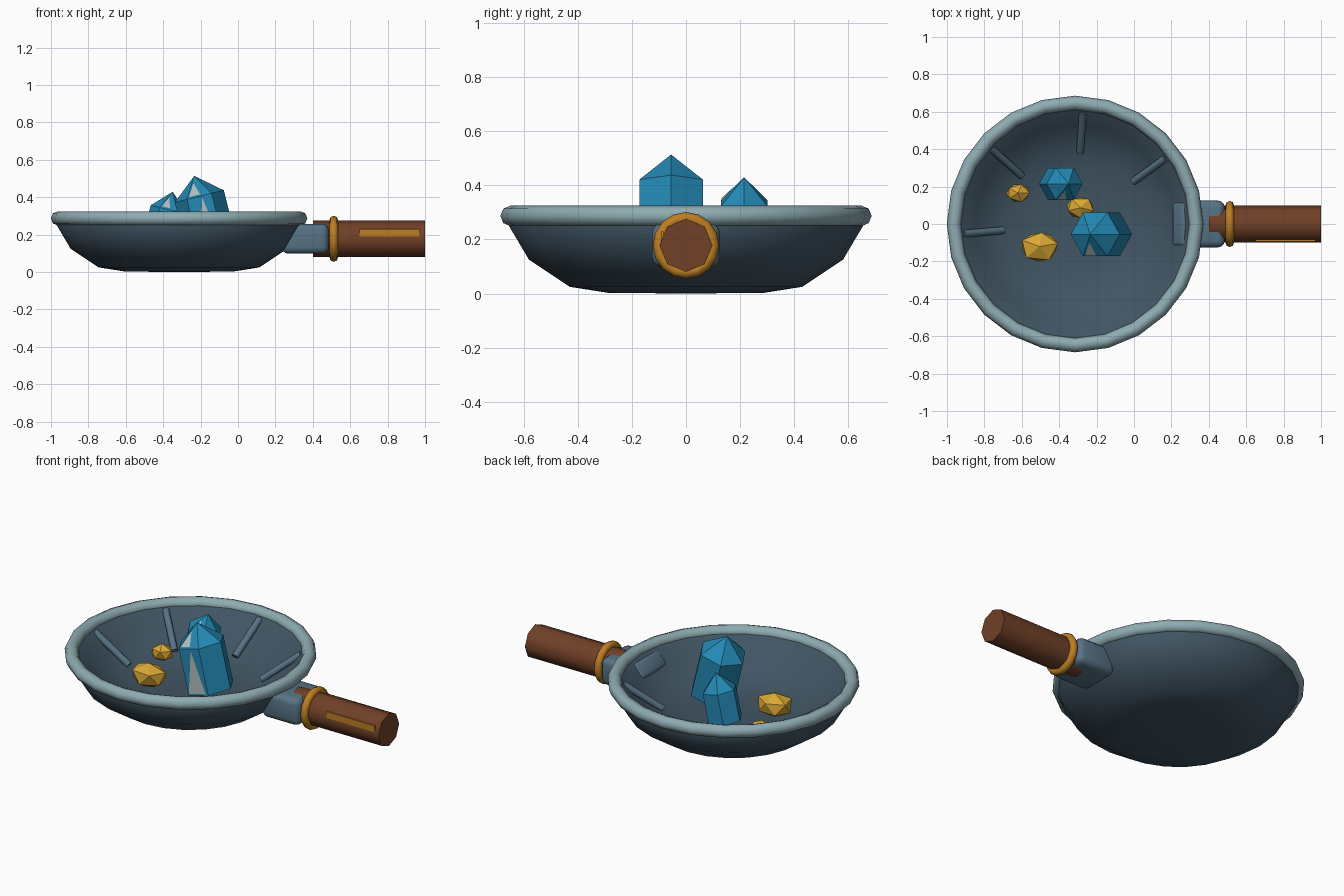
import bpy, bmesh, math, random
from mathutils import Vector, Matrix

if "Cube" in bpy.data.objects:
    bpy.data.objects.remove(bpy.data.objects["Cube"])

random.seed(4)
PAN_X = -0.315


def mat(name, rgb):
    m = bpy.data.materials.new(name)
    m.diffuse_color = (*rgb, 1)
    m.use_nodes = True
    m.node_tree.nodes["Principled BSDF"].inputs["Base Color"].default_value = m.diffuse_color
    return m


IRON = mat("dark iron", (0.052, 0.09, 0.125))
RIM = mat("pale steel", (0.27, 0.41, 0.44))
STEEL = mat("blue steel", (0.095, 0.17, 0.235))
WOOD = mat("brown wood", (0.165, 0.052, 0.02))
BRASS = mat("brass", (0.50, 0.21, 0.016))
GOLD = mat("gold", (0.70, 0.39, 0.035))
BLUE = mat("crystal blue", (0.017, 0.25, 0.46))
PALE = mat("crystal glint", (0.45, 0.52, 0.52))


def finish(name, bm, mats, smooth=None):
    bmesh.ops.recalc_face_normals(bm, faces=bm.faces[:])
    me = bpy.data.meshes.new(name)
    bm.to_mesh(me)
    bm.free()
    for m in mats:
        me.materials.append(m)
    ob = bpy.data.objects.new(name, me)
    bpy.context.collection.objects.link(ob)
    if smooth:
        bpy.ops.object.select_all(action='DESELECT')
        ob.select_set(True)
        bpy.context.view_layer.objects.active = ob
        bpy.ops.object.shade_smooth_by_angle(angle=math.radians(smooth))
    return ob


def lathe(name, profile, m, steps, closed=False, matrix=None, smooth=60):
    """Spin an (r, z) profile around z."""
    bm = bmesh.new()
    vs = [bm.verts.new((r, 0, z)) for r, z in profile]
    pairs = list(zip(vs, vs[1:])) + ([(vs[-1], vs[0])] if closed else [])
    edges = [bm.edges.new(p) for p in pairs]
    bmesh.ops.spin(bm, geom=vs + edges, cent=(0, 0, 0), axis=(0, 0, 1),
                   angle=2 * math.pi, steps=steps, use_merge=True)
    bmesh.ops.remove_doubles(bm, verts=bm.verts[:], dist=1e-5)
    bm.transform(matrix or Matrix())
    return finish(name, bm, [m], smooth)


def ring_profile(major, minor, n):
    return [(major + minor * math.cos(2 * math.pi * i / n),
             minor * math.sin(2 * math.pi * i / n)) for i in range(n)]


def box(name, size, loc, m, bevel=0, rot_y=0, segs=3):
    bm = bmesh.new()
    bmesh.ops.create_cube(bm, size=1, matrix=Matrix.Diagonal((*size, 1)))
    if bevel:
        bmesh.ops.bevel(bm, geom=bm.edges[:], offset=bevel, segments=segs,
                        affect='EDGES', profile=0.5)
    bm.transform(Matrix.Translation(loc) @ Matrix.Rotation(rot_y, 4, 'Y'))
    return finish(name, bm, [m], 40 if bevel else None)


def rod(name, a, b, r, m, sides=8):
    a, b = Vector(a), Vector(b)
    bm = bmesh.new()
    q = (b - a).to_track_quat('Z', 'Y').to_matrix().to_4x4()
    bmesh.ops.create_cone(bm, cap_ends=True, segments=sides, radius1=r, radius2=r,
                          depth=(b - a).length,
                          matrix=Matrix.Translation((a + b) / 2) @ q)
    return finish(name, bm, [m], 60)


# Pan bowl and rolled rim
pan = Matrix.Translation((PAN_X, 0, 0))
lathe("pan_bowl", [(0, 0), (0.29, 0.003), (0.43, 0.025), (0.58, 0.125), (0.66, 0.26),
                   (0.645, 0.30), (0.605, 0.285), (0.53, 0.195), (0.39, 0.115),
                   (0.22, 0.09), (0, 0.085)], IRON, 24, matrix=pan)
lathe("pan_rim", ring_profile(0.648, 0.038, 8), RIM, 24, True,
      Matrix.Translation((PAN_X, 0, 0.287)))

# Riffle bars on the inner wall
for i, deg in enumerate((36, 86, 138, 185)):
    c, s = math.cos(math.radians(deg)), math.sin(math.radians(deg))
    rod(f"riffle_{i + 1}", (PAN_X + 0.385 * c, 0.385 * s, 0.125),
        (PAN_X + 0.60 * c, 0.60 * s, 0.275), 0.02, STEEL)

# Handle, bracket and collar
box("handle_bracket", (0.25, 0.25, 0.16), (0.36, 0, 0.178), STEEL, 0.035)
box("inner_bracket_plate", (0.045, 0.24, 0.10), (0.25, 0, 0.228), STEEL, 0.02,
    math.radians(40))
rod("handle", (0.40, 0, 0.178), (1.0, 0, 0.178), 0.098, WOOD)
lathe("handle_collar", ring_profile(0.1, 0.023, 8), BRASS, 16, True,
      Matrix.Translation((0.512, 0, 0.178)) @ Matrix.Rotation(math.pi / 2, 4, 'Y'))
box("handle_inlay", (0.32, 0.009, 0.038), (0.81, -0.0885, 0.21), BRASS)


# Leaning hexagonal crystals with thin glint plates on the front facets
def crystal(name, shoulder, r, body, tip, lean):
    bm = bmesh.new()
    ang = [math.radians(60 * i) for i in range(6)]
    low, high = [[bm.verts.new((r * math.cos(a), r * math.sin(a), z)) for a in ang]
                 for z in (-body, 0)]
    apex = bm.verts.new((0, 0, tip))
    bm.faces.new(low)
    for i in range(6):
        j = (i + 1) % 6
        bm.faces.new((low[i], low[j], high[j], high[i]))
        bm.faces.new((high[i], high[j], apex))
    h, out = r * 0.866, Vector((0, -0.004, 0.002))
    plates = [((-r * 0.45, -h, -body * 0.97), (r * 0.4, -h, -body * 0.97),
               (r * 0.1, -h, -body * 0.05)),
              ((-r * 0.4, -h * 0.93, tip * 0.07), (r * 0.05, -h * 0.93, tip * 0.07),
               (-r * 0.1, -h * 0.35, tip * 0.65))]
    for tri in plates:
        f = bm.faces.new([bm.verts.new(Vector(p) + out) for p in tri])
        f.material_index = 1
    bm.transform(Matrix.Translation(shoulder) @ Matrix.Rotation(math.radians(lean), 4, 'Y'))
    return finish(name, bm, [BLUE, PALE])


crystal("large_crystal", (-0.207, -0.055, 0.405), 0.135, 0.27, 0.112, -14)
crystal("small_crystal", (-0.371, 0.215, 0.334), 0.099, 0.18, 0.098, 13)

# Gold nuggets
for i, (loc, size, turn) in enumerate((
        ((-0.505, -0.12, 0.15), (0.108, 0.085, 0.072), 0.2),
        ((-0.62, 0.165, 0.145), (0.066, 0.052, 0.05), 0.0),
        ((-0.287, 0.087, 0.14), (0.08, 0.06, 0.06), -0.3))):
    bm = bmesh.new()
    bmesh.ops.create_icosphere(bm, subdivisions=1, radius=1)
    for v in bm.verts:
        v.co *= random.uniform(0.95, 1.1)
    bm.transform(Matrix.Translation(loc) @ Matrix.Diagonal((*size, 1))
                 @ Matrix.Rotation(turn, 4, 'Z'))
    finish(f"gold_nugget_{i + 1}", bm, [GOLD])
